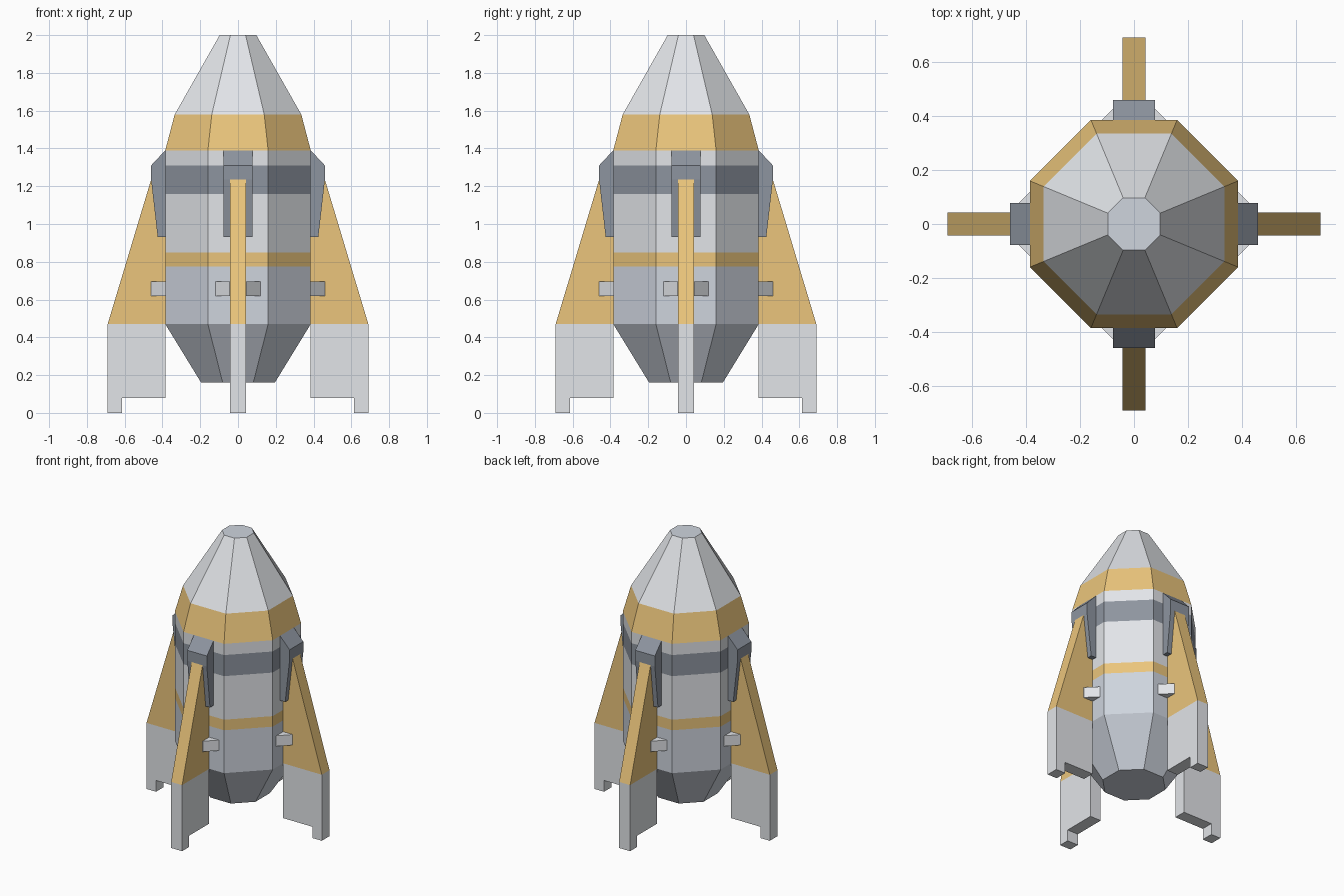
import bpy, bmesh
from math import pi, cos, sin
from mathutils import Matrix

if "Cube" in bpy.data.objects:
    bpy.data.objects.remove(bpy.data.objects["Cube"])


def material(name, color):
    m = bpy.data.materials.new(name)
    m.diffuse_color = (*color, 1)
    m.use_nodes = True
    m.node_tree.nodes["Principled BSDF"].inputs["Base Color"].default_value = m.diffuse_color
    return m


WHITE = material("light_grey", (0.76, 0.78, 0.81))
PANEL = material("blue_grey", (0.62, 0.66, 0.73))
DARK = material("dark_grey", (0.27, 0.30, 0.35))
GOLD = material("gold", (0.83, 0.56, 0.20))


def finish(name, bm, mats):
    bmesh.ops.recalc_face_normals(bm, faces=bm.faces)
    me = bpy.data.meshes.new(name)
    bm.to_mesh(me)
    bm.free()
    for m in mats:
        me.materials.append(m)
    ob = bpy.data.objects.new(name, me)
    bpy.context.collection.objects.link(ob)
    return ob


def prism(bm, base, offset):
    """Solid between a polygon and its copy moved by offset."""
    a = [bm.verts.new(p) for p in base]
    b = [bm.verts.new([p[i] + offset[i] for i in range(3)]) for p in base]
    bm.faces.new(a)
    bm.faces.new(b[::-1])
    for i in range(len(a)):
        j = (i + 1) % len(a)
        bm.faces.new((a[i], a[j], b[j], b[i]))


def four_around(name, solids, mat):
    """Repeat a set of prisms at each quarter turn."""
    for k in range(4):
        bm = bmesh.new()
        for base, offset in solids:
            prism(bm, base, offset)
        bm.transform(Matrix.Rotation(k * pi / 2, 4, 'Z'))
        finish(f"{name}_{k + 1}", bm, [mat])


def radial_plate(profile, half):
    """Plate standing along +x, with an (r, z) outline."""
    return [(r, -half, z) for r, z in profile], (0, 2 * half, 0)


# Octagonal hull: flat-to-centre radius, height, material of the ring above
SIDES = 8
mats = [WHITE, PANEL, DARK, GOLD]
stations = [(0.195, 0.16, 1), (0.385, 0.47, 1), (0.385, 0.775, 3),
            (0.385, 0.85, 0), (0.385, 1.16, 2), (0.385, 1.31, 0),
            (0.385, 1.39, 3), (0.335, 1.58, 0), (0.097, 2.0, 1)]
bm = bmesh.new()
rings = []
for r, z, _ in stations:
    R = r / cos(pi / SIDES)
    rings.append([bm.verts.new((R * cos((i + .5) * 2 * pi / SIDES),
                                R * sin((i + .5) * 2 * pi / SIDES), z))
                  for i in range(SIDES)])
for lo, hi, (_, _, mat) in zip(rings, rings[1:], stations):
    for i in range(SIDES):
        j = (i + 1) % SIDES
        bm.faces.new((lo[i], lo[j], hi[j], hi[i])).material_index = mat
bm.faces.new(rings[0][::-1]).material_index = 1
bm.faces.new(rings[-1]).material_index = 1
finish("hull", bm, mats)

# Gold fins
four_around("fin", [radial_plate(
    [(0.38, 0.47), (0.69, 0.47), (0.46, 1.235), (0.38, 1.235)], 0.043)], GOLD)

# Landing legs with a small foot at the outer edge
four_around("landing_leg", [radial_plate(
    [(0.385, 0.47), (0.385, 0.08), (0.615, 0.08), (0.615, 0),
     (0.69, 0), (0.69, 0.47)], 0.043)], WHITE)

# Brackets clamping the fin tops
four_around("fin_bracket", [radial_plate(
    [(0.38, 1.39), (0.385, 1.39), (0.46, 1.31), (0.46, 1.235),
     (0.425, 0.93), (0.38, 0.93)], 0.077)], DARK)

# Wedge blocks in the corners between fins and hull
four_around("corner_wedge", [
    ([(0.38, s * 0.04, 0.62), (0.46, s * 0.04, 0.62), (0.46, s * 0.045, 0.62),
      (0.385, s * 0.12, 0.62), (0.38, s * 0.12, 0.62)], (0, 0, 0.075))
    for s in (-1, 1)], WHITE)
